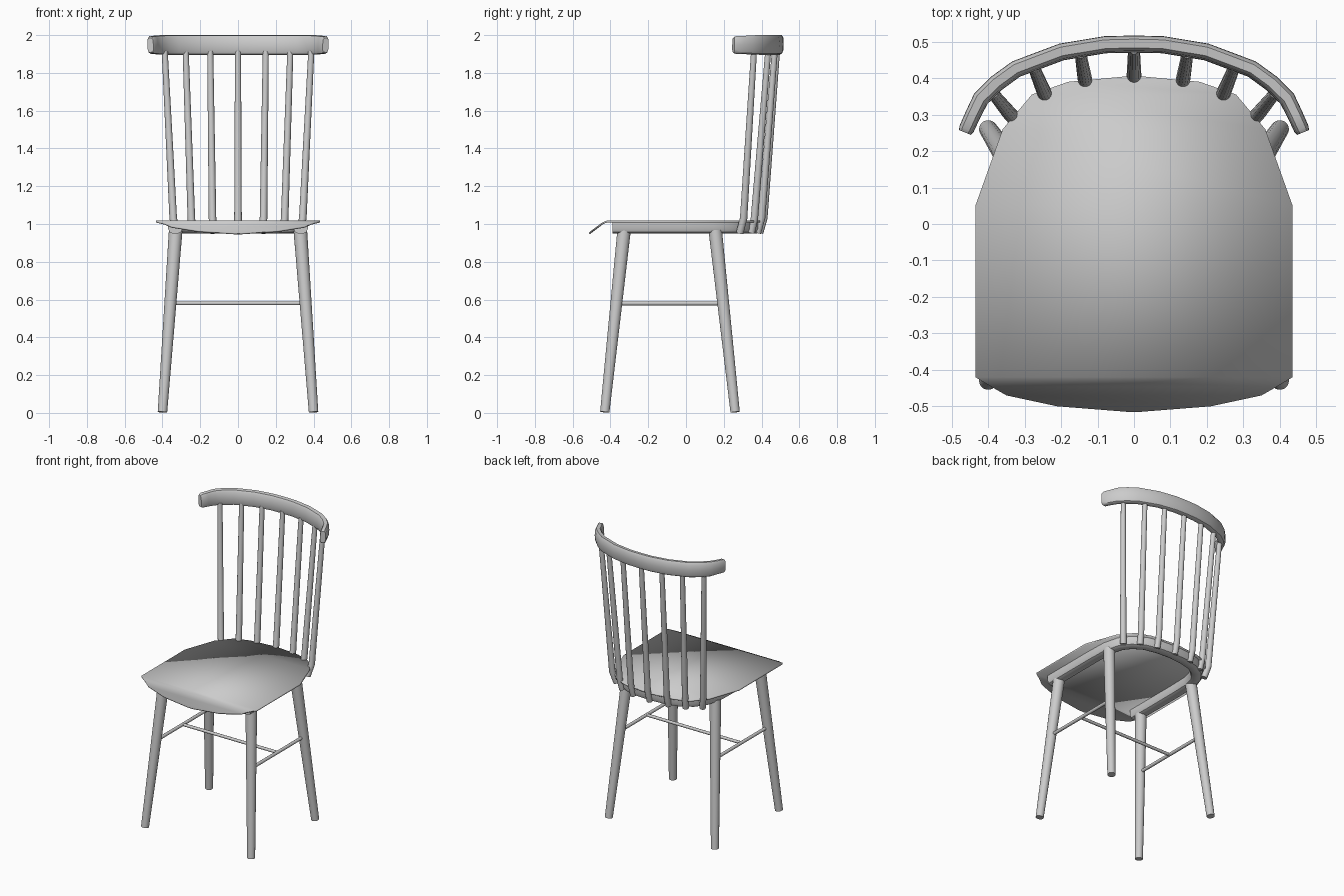
import bpy, bmesh, math
from mathutils import Vector

if "Cube" in bpy.data.objects:
    bpy.data.objects.remove(bpy.data.objects["Cube"])


def loft(name, rings):
    """Join matching rings of points into a capped, smooth-shaded solid."""
    bm = bmesh.new()
    vs = [[bm.verts.new(p) for p in r] for r in rings]
    n = len(rings[0])
    for a, b in zip(vs, vs[1:]):
        for i in range(n):
            j = (i + 1) % n
            bm.faces.new((a[i], a[j], b[j], b[i]))
    bm.faces.new(vs[0][::-1])
    bm.faces.new(vs[-1])
    return finish(name, bm)


def finish(name, bm):
    bmesh.ops.recalc_face_normals(bm, faces=bm.faces)
    me = bpy.data.meshes.new(name)
    bm.to_mesh(me)
    bm.free()
    ob = bpy.data.objects.new(name, me)
    bpy.context.collection.objects.link(ob)
    bpy.ops.object.select_all(action='DESELECT')
    ob.select_set(True)
    bpy.context.view_layer.objects.active = ob
    bpy.ops.object.shade_smooth_by_angle(angle=math.radians(40))
    return ob


def tube(name, pts, radii, sides=14):
    """Round bar through points with a radius at each."""
    pts = [Vector(p) for p in pts]
    rings = []
    for i, p in enumerate(pts):
        d = (pts[min(i + 1, len(pts) - 1)] - pts[max(i - 1, 0)]).normalized()
        u = d.cross(Vector((0, 1, 0)) if abs(d.y) < 0.9 else Vector((0, 0, 1))).normalized()
        w = d.cross(u)
        rings.append([p + radii[i] * (u * math.cos(t) + w * math.sin(t))
                      for t in (2 * math.pi * k / sides for k in range(sides))])
    return loft(name, rings)


def bow(name, half, section):
    """Sweep a section (outward, z) along a horizontal bow mirrored in x.
    half: (x, y, size) from the centre outwards."""
    path = [(-x, y, s) for x, y, s in half[:0:-1]] + half
    zm = sum(z for _, z in section) / len(section)
    rings = []
    for i, (x, y, s) in enumerate(path):
        a, b = path[max(i - 1, 0)], path[min(i + 1, len(path) - 1)]
        t = Vector((b[0] - a[0], b[1] - a[1], 0)).normalized()
        out = Vector((-t.y, t.x, 0))
        rings.append([Vector((x, y, zm + (z - zm) * s)) + out * o * s for o, z in section])
    return loft(name, rings)


# Seat: thin sheet, flat on top, with the front lip rolled downwards (y, half width, z)
rows = [(0.405, 0.02, 1.018), (0.39, 0.18, 1.018), (0.355, 0.28, 1.018),
        (0.26, 0.36, 1.018), (0.05, 0.435, 1.018), (-0.42, 0.435, 1.018),
        (-0.447, 0.39, 1.006), (-0.47, 0.35, 0.988), (-0.50, 0.21, 0.966),
        (-0.515, 0.02, 0.953)]
bm = bmesh.new()
pairs = [(bm.verts.new((-w, y, z)), bm.verts.new((w, y, z))) for y, w, z in rows]
for (a, b), (c, d) in zip(pairs, pairs[1:]):
    bm.faces.new((a, c, d, b))
bmesh.ops.recalc_face_normals(bm, faces=bm.faces)
if sum(f.normal.z for f in bm.faces) < 0:
    bmesh.ops.reverse_faces(bm, faces=bm.faces)
seat = finish("seat", bm)
if seat.data.polygons[4].normal.z < 0:
    seat.data.flip_normals()
mod = seat.modifiers.new("thickness", 'SOLIDIFY')
mod.thickness = 0.01
mod.offset = -1

# U-shaped frame under the seat
bow("seat_frame",
    [(0, 0.36, 1), (0.1, 0.354, 1), (0.19, 0.333, 1), (0.26, 0.29, 1),
     (0.305, 0.23, 1), (0.328, 0.14, 1), (0.332, 0.0, 1), (0.332, -0.39, 1)],
    [(-0.038, 1.009), (-0.038, 0.975), (-0.03, 0.957), (-0.015, 0.95),
     (0.015, 0.95), (0.03, 0.957), (0.038, 0.975), (0.038, 1.009)])

# Curved top rail
bow("top_rail",
    [(0, 0.497, 1), (0.08, 0.495, 1), (0.2, 0.475, 1), (0.325, 0.428, 1),
     (0.38, 0.388, 1), (0.423, 0.345, 0.98), (0.445, 0.3, 0.92),
     (0.462, 0.262, 0.9), (0.466, 0.252, 0.75)],
    [(-0.014, 1.997), (-0.022, 1.985), (-0.026, 1.95), (-0.027, 1.915),
     (-0.02, 1.899), (0.0, 1.896), (0.012, 1.903), (0.018, 1.92),
     (0.02, 1.95), (0.019, 1.985), (0.01, 2.0)])

# Back spindles: bottom, kink and top (x, y) from the centre outwards
spindles = [((0, 0.39), (0, 0.412), (0, 0.482)),
            ((0.132, 0.378), (0.135, 0.4), (0.147, 0.47)),
            ((0.24, 0.345), (0.247, 0.362), (0.277, 0.435)),
            ((0.325, 0.285), (0.343, 0.305), (0.388, 0.36))]
for a, b, c in spindles:
    for s in ((1, -1) if a[0] else (1,)):
        tube("back_spindle", [(s * a[0], a[1], 0.953), (s * b[0], b[1], 1.03),
                              (s * c[0], c[1], 1.915)], (0.02, 0.02, 0.016))

# Legs and stretchers
for s in (1, -1):
    tube("front_leg", [(s * 0.33, -0.328, 0.965), (s * 0.4, -0.43, 0.004)], (0.036, 0.025), 18)
    tube("back_leg", [(s * 0.33, 0.155, 0.965), (s * 0.4, 0.26, 0.004)], (0.036, 0.025), 18)
    tube("side_stretcher", [(s * 0.357, -0.365, 0.58), (s * 0.357, 0.195, 0.58)], (0.011, 0.011), 10)
tube("cross_stretcher", [(-0.357, -0.085, 0.58), (0.357, -0.085, 0.58)], (0.01, 0.01), 10)
